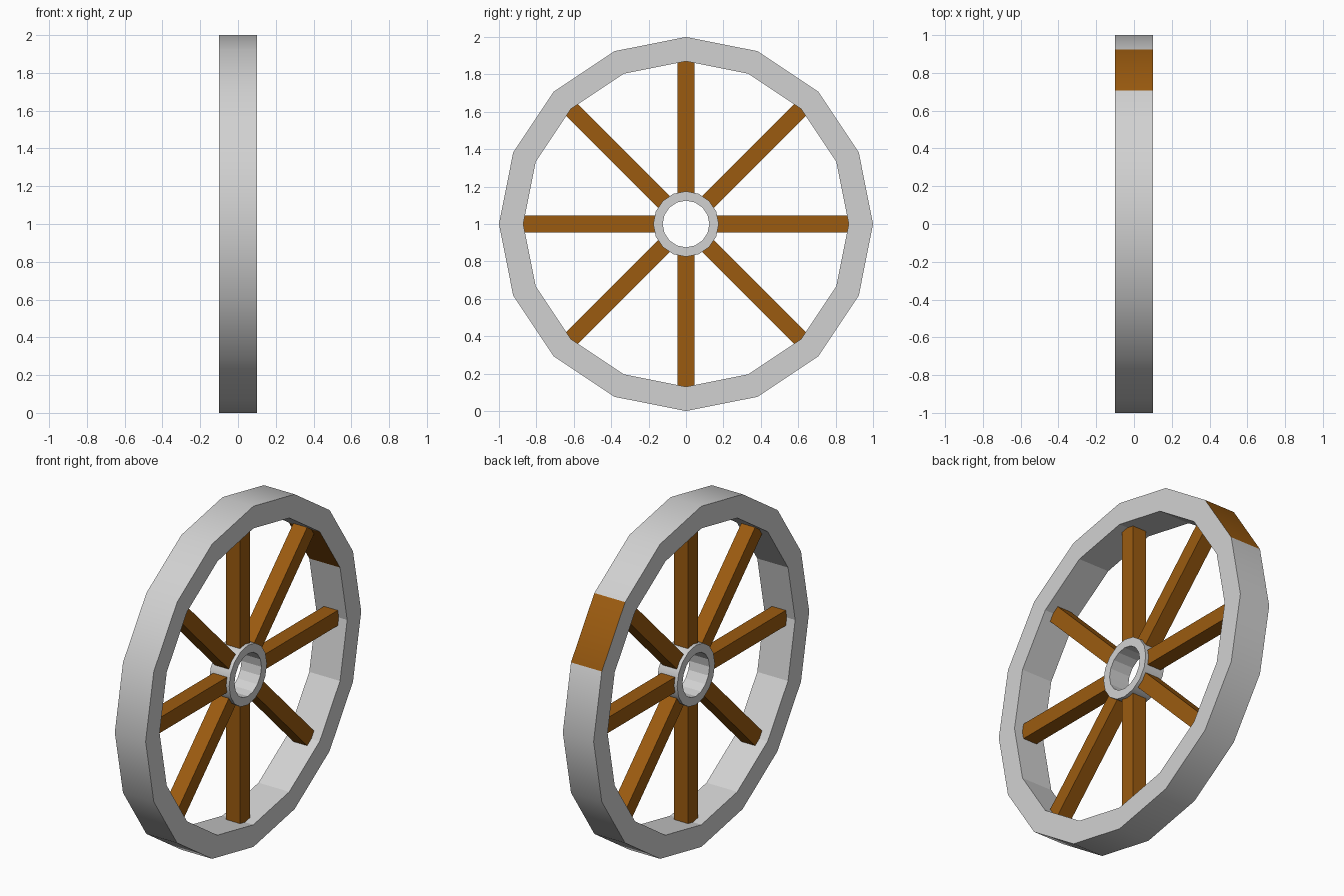
import bpy, bmesh
from math import cos, sin, pi, radians
from mathutils import Matrix, Vector

cube = bpy.data.objects.get("Cube")
if cube:
    bpy.data.objects.remove(cube)


def make_material(name, rgb):
    m = bpy.data.materials.new(name)
    m.use_nodes = True
    m.diffuse_color = (*rgb, 1)
    m.node_tree.nodes["Principled BSDF"].inputs["Base Color"].default_value = (*rgb, 1)
    return m


METAL = make_material("light grey", (0.64, 0.64, 0.64))
WOOD = make_material("brown wood", (0.33, 0.105, 0.005))
CENTRE = Vector((0, 0, 1))


def finish(name, bm, materials):
    bmesh.ops.recalc_face_normals(bm, faces=bm.faces)
    mesh = bpy.data.meshes.new(name)
    bm.to_mesh(mesh)
    bm.free()
    for m in materials:
        mesh.materials.append(m)
    obj = bpy.data.objects.new(name, mesh)
    bpy.context.collection.objects.link(obj)
    return obj


def ring(name, outer, inner, half_width, sides, materials, wood_segment=None):
    """Rectangular section swept around the x axis; outer surface is smooth."""
    bm = bmesh.new()
    section = [(outer, half_width), (outer, -half_width),
               (inner, -half_width), (inner, half_width)]
    loops = []
    for i in range(sides):
        a = 2 * pi * i / sides
        loops.append([bm.verts.new((x, r * cos(a), 1 + r * sin(a))) for r, x in section])
    for i in range(sides):
        a, b = loops[i], loops[(i + 1) % sides]
        for j in range(4):
            k = (j + 1) % 4
            face = bm.faces.new((a[j], a[k], b[k], b[j]))
            tread = j in (0, 2)
            face.smooth = j == 0
            if tread and i == wood_segment:
                face.material_index = 1
    # Crisp edges where the tread meets the sides
    bm.normal_update()
    for e in bm.edges:
        along_x = abs(e.verts[0].co.x - e.verts[1].co.x) > half_width
        e.smooth = along_x
    return finish(name, bm, materials)


# Rim with one wooden segment, and the hub
ring("rim", 1.0, 0.87, 0.1, 16, [METAL, WOOD], wood_segment=1)
ring("hub", 0.175, 0.125, 0.065, 16, [METAL])

# Eight square spokes
START, END, THICK = 0.165, 0.872, 0.09
for n in range(8):
    bm = bmesh.new()
    bmesh.ops.create_cube(bm, size=1)
    place = (Matrix.Translation(CENTRE)
             @ Matrix.Rotation(radians(45 * n), 4, 'X')
             @ Matrix.Translation((0, (START + END) / 2, 0))
             @ Matrix.Diagonal((THICK, END - START, THICK, 1)))
    bmesh.ops.transform(bm, matrix=place, verts=bm.verts)
    finish(f"spoke_{n + 1}", bm, [WOOD])
